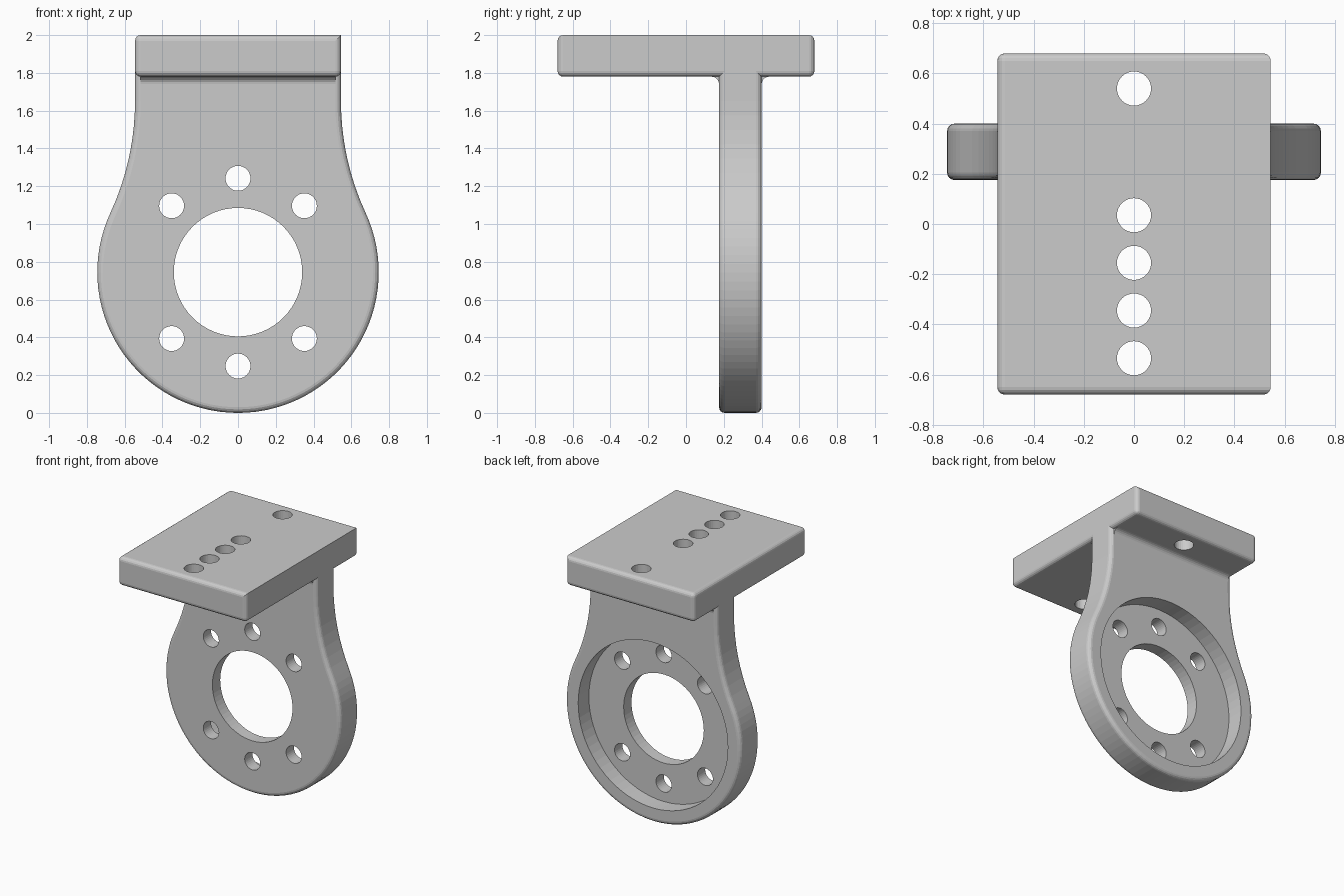
import bpy, bmesh
from math import sin, cos, pi, atan2, hypot
from mathutils import Matrix, Vector

cube = bpy.data.objects.get("Cube")
if cube:
    bpy.data.objects.remove(cube, do_unlink=True)

grey = bpy.data.materials.new("plain_grey")
grey.use_nodes = True
colour = (0.6, 0.6, 0.6, 1)
grey.diffuse_color = colour
grey.node_tree.nodes["Principled BSDF"].inputs["Base Color"].default_value = colour

HALF_W, HALF_D = 0.545, 0.68       # mounting plate half sizes
UNDER, TOP = 1.78, 2.0             # mounting plate heights
FRONT, BACK = 0.175, 0.4           # flange faces
R = 0.745                          # flange radius and centre height
ROUND = 0.03


def make(name, bm):
    bmesh.ops.recalc_face_normals(bm, faces=bm.faces)
    mesh = bpy.data.meshes.new(name)
    bm.to_mesh(mesh)
    bm.free()
    mesh.materials.append(grey)
    obj = bpy.data.objects.new(name, mesh)
    bpy.context.collection.objects.link(obj)
    return obj


def extrude(bm, points, shift):
    face = bm.faces.new([bm.verts.new(p) for p in points])
    out = bmesh.ops.extrude_face_region(bm, geom=[face])["geom"]
    bmesh.ops.translate(bm, vec=shift, verts=[v for v in out if isinstance(v, bmesh.types.BMVert)])


def round_edges(bm, test):
    edges = [e for e in bm.edges if test(e)]
    bmesh.ops.bevel(bm, geom=edges, offset=ROUND, segments=4, profile=0.5, affect='EDGES')


def cut(obj, holes, along_y):
    """Cut a list of (centre, radius, depth, sides) cylinders out of obj."""
    bm = bmesh.new()
    for centre, radius, depth, sides in holes:
        turn = Matrix.Rotation(pi / 2, 4, 'X') if along_y else Matrix()
        bmesh.ops.create_cone(bm, cap_ends=True, segments=sides, radius1=radius,
                              radius2=radius, depth=depth,
                              matrix=Matrix.Translation(centre) @ turn)
    cutter = make("hole_cutter", bm)
    cutter.hide_render = True
    mod = obj.modifiers.new("holes", 'BOOLEAN')
    mod.operation, mod.solver, mod.object = 'DIFFERENCE', 'EXACT', cutter
    bpy.context.view_layer.objects.active = obj
    bpy.ops.object.modifier_apply(modifier=mod.name)
    bpy.data.objects.remove(cutter, do_unlink=True)


# Mounting plate: rounded everywhere but along its left top edge
bm = bmesh.new()
bmesh.ops.create_cube(bm, size=1, matrix=Matrix.Translation((0, 0, (UNDER + TOP) / 2))
                      @ Matrix.Diagonal((2 * HALF_W, 2 * HALF_D, TOP - UNDER, 1)))
round_edges(bm, lambda e: not all(v.co.x > 0 and v.co.z > 1.9 for v in e.verts))
plate = make("mounting_plate", bm)
cut(plate, [((0, y, 1.9), 0.068, 1, 32) for y in (0.54, 0.035, -0.155, -0.345, -0.535)], False)

# Flange outline: round lower disc flowing through concave arcs into a straight neck
neck_z = 1.65
rise = neck_z - R
flare = (HALF_W ** 2 + rise ** 2 - R ** 2) / (2 * (R - HALF_W))
centre_x = HALF_W + flare
join = atan2(rise, centre_x)
half = []
for i in range(33):
    a = -pi / 2 + (join + pi / 2) * i / 32
    half.append((R * cos(a), R + R * sin(a)))
for i in range(1, 9):
    a = join * (1 - i / 8)
    half.append((centre_x - flare * cos(a), neck_z - flare * sin(a)))
half.append((HALF_W, UNDER + ROUND))
outline = half + [(-x, z) for x, z in reversed(half[1:])]

bm = bmesh.new()
extrude(bm, [(x, FRONT, z) for x, z in outline], Vector((0, BACK - FRONT, 0)))


def rim(e):
    a, b = (v.co for v in e.verts)
    return abs(a.y - b.y) < 0.001 and min(a.z, b.z) < UNDER


round_edges(bm, rim)
flange = make("round_flange", bm)

# Rear recess, then central bore and six bolt holes
cut(flange, [((0, 0.77, R), 0.635, 1, 72)], True)
bolts = [((0.497 * cos(a), 0.3, R + 0.497 * sin(a)), 0.066, 1, 32)
         for a in (pi / 4 * k for k in (1, 2, 3, 5, 6, 7))]
cut(flange, [((0, 0.3, R), 0.34, 1, 64)] + bolts, True)

# Concave fillets where the flange meets the plate
r, inset = 0.04, HALF_W - ROUND
for name, wall, side in (("front_fillet", FRONT, -1), ("rear_fillet", BACK, 1)):
    arc = [(r - r * cos(pi / 2 * i / 5), r - r * sin(pi / 2 * i / 5)) for i in range(6)]
    profile = [(-0.01, -0.01), (-0.01, r)] + arc + [(r, -0.01)]
    bm = bmesh.new()
    extrude(bm, [(-inset, wall + side * d, UNDER - h) for d, h in profile],
            Vector((2 * inset, 0, 0)))
    make(name, bm)
